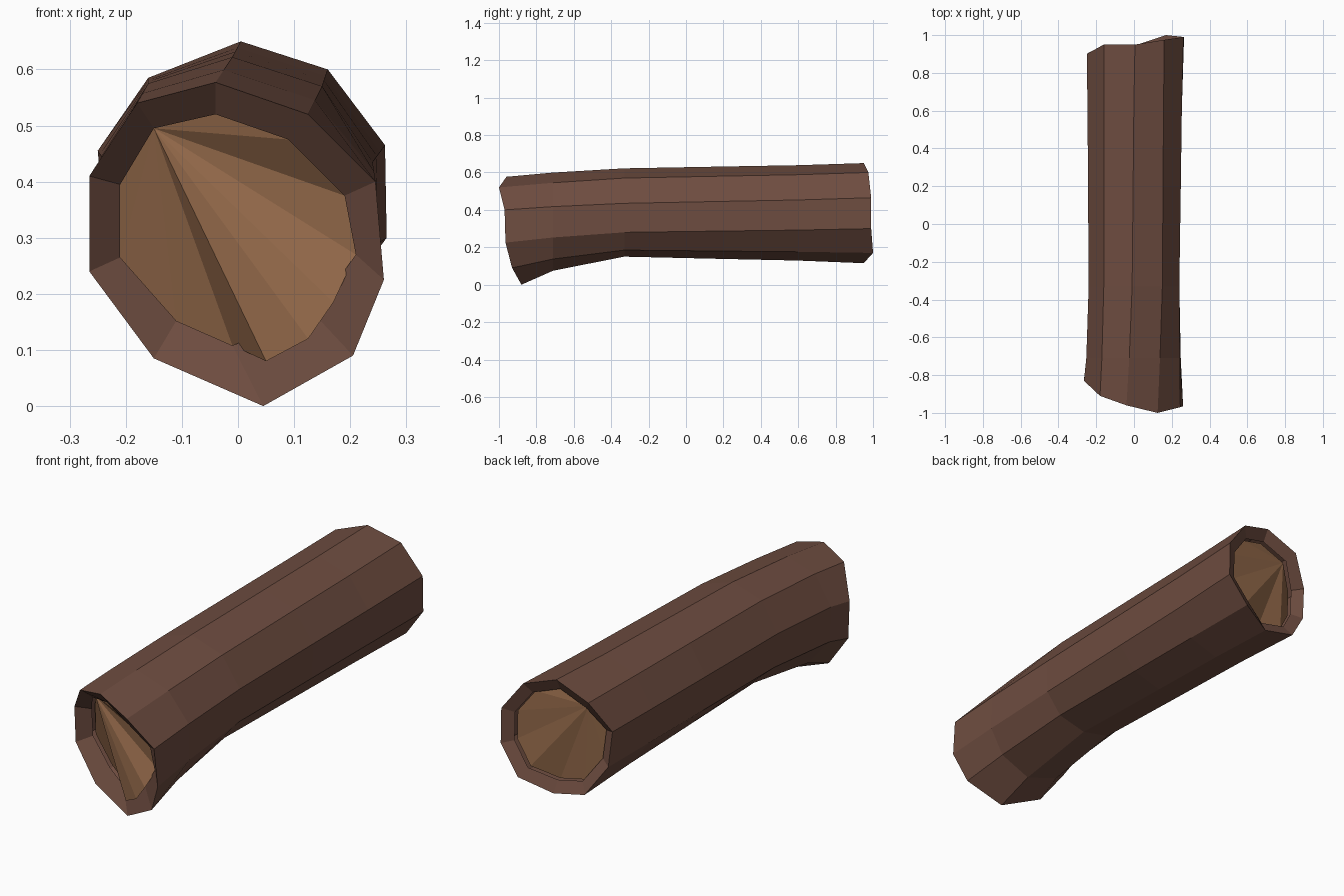
import bpy
from mathutils import Vector

if "Cube" in bpy.data.objects:
    bpy.data.objects.remove(bpy.data.objects["Cube"])


def material(name, rgb):
    m = bpy.data.materials.new(name)
    m.diffuse_color = (*rgb, 1)
    m.use_nodes = True
    m.node_tree.nodes["Principled BSDF"].inputs["Base Color"].default_value = m.diffuse_color
    return m


def make(name, verts, faces, mat):
    me = bpy.data.meshes.new(name)
    me.from_pydata([tuple(v) for v in verts], [], faces)
    me.materials.append(mat)
    ob = bpy.data.objects.new(name, me)
    bpy.context.collection.objects.link(ob)
    return ob


def ring(xz, ys):
    return [Vector((x, y, z)) for (x, z), y in zip(xz, ys)]


def mix(a, b, t, y):
    out = [p.lerp(q, t) for p, q in zip(a, b)]
    for p in out:
        p.y = y
    return out


bark = material("bark", (0.155, 0.073, 0.051))
wood = material("cut_wood", (0.29, 0.14, 0.067))
N = 10

# Ten-sided cross-sections, clockwise from the top as seen from the front
front = ring([(-.04, .577), (.125, .52), (.245, .40), (.26, .225), (.205, .09),
              (.045, 0), (-.15, .085), (-.265, .24), (-.265, .41), (-.18, .54)],
             [-.96, -1, -.97, -.965, -.93, -.88, -.84, -.82, -.83, -.91])
front_in = ring([(-.04, .52), (.09, .475), (.19, .375), (.21, .27), (.135, .165),
                 (-.01, .108), (-.11, .152), (-.21, .265), (-.21, .395), (-.15, .495)],
                [p.y + .05 for p in front])
middle = ring([(-.01, .622), (.15, .57), (.24, .435), (.235, .28), (.16, .185),
               (.02, .15), (-.12, .18), (-.225, .28), (-.24, .44), (-.16, .575)], [0] * N)
back = ring([(.005, .65), (.16, .60), (.262, .465), (.265, .30), (.17, .17),
             (.02, .115), (-.14, .15), (-.235, .29), (-.25, .455), (-.16, .585)],
            [.95, .975, .99, .99, 1, .95, .95, .91, .90, .95])
centre = sum(back, Vector()) / N
back_in = [centre + (p - centre) * .8 for p in back]
for p, q in zip(back_in, back):
    p.y = q.y - .03

# Bark: outer skin plus the rims folding inward at both ends
rings = [front_in, front, mix(front, middle, .5, -.71), mix(front, middle, 1, -.33),
         mix(middle, back, .35, .2), mix(middle, back, .6, .6), back, back_in]
verts = [p for r in rings for p in r]
faces = [(r * N + i, r * N + (i + 1) % N, (r + 1) * N + (i + 1) % N, (r + 1) * N + i)
         for r in range(len(rings) - 1) for i in range(N)]
make("bark", verts, [f[::-1] for f in faces], bark)

# Front cut face with a splinter breaking over the lower rim
cap = [p + Vector((0, .02, 0)) for p in front_in]
cap[4:5] = [Vector((.17, -.93, .185)), Vector((.125, -.93, .12)), Vector((.05, -.90, .08))]
n = len(cap)
make("front_cut_face", cap, [(n - 1, i + 1, i) for i in range(n - 2)], wood)

# Back cut face, slightly sunk
cap = [p + Vector((0, -.02, 0)) for p in back_in]
make("back_cut_face", cap, [(N - 1, i, i + 1) for i in range(N - 2)], wood)

# Orient all faces outward
import bmesh
for ob in bpy.context.collection.objects:
    bm = bmesh.new()
    bm.from_mesh(ob.data)
    if ob.name == "bark":
        side = bm.faces[:] and max(bm.faces, key=lambda f: f.calc_center_median().x)
        flip = side.normal.x < 0
    else:
        s = -1 if ob.name.startswith("front") else 1
        flip = sum(f.normal.y * f.calc_area() for f in bm.faces) * s < 0
    if flip:
        bmesh.ops.reverse_faces(bm, faces=bm.faces[:])
    bm.to_mesh(ob.data)
    bm.free()
